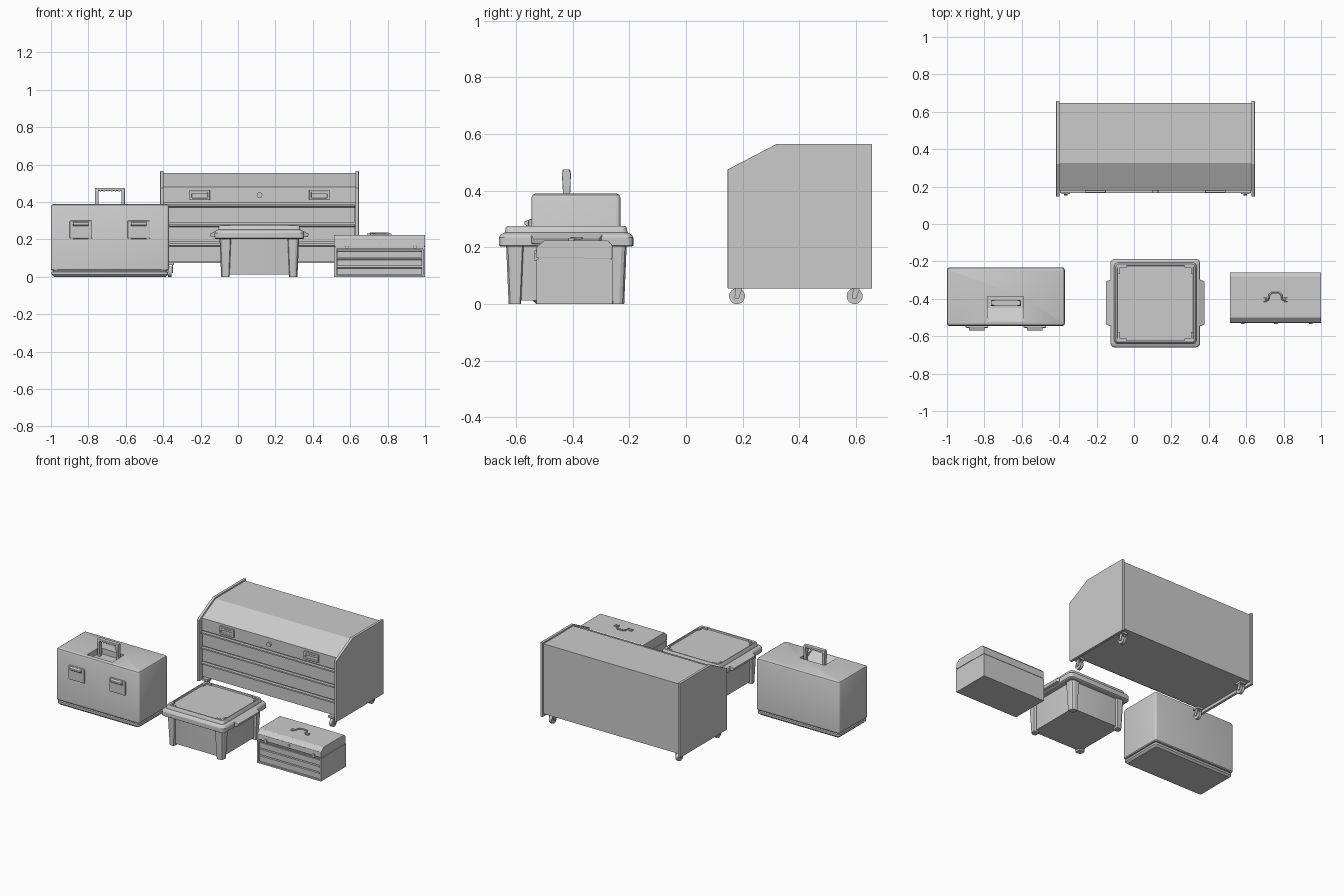
import bpy, bmesh
from math import cos, sin, pi
from mathutils import Matrix, Vector

if "Cube" in bpy.data.objects:
    bpy.data.objects.remove(bpy.data.objects["Cube"])


def finish(name, bm, bevel=0, seg=2, smooth=False):
    bmesh.ops.recalc_face_normals(bm, faces=bm.faces)
    me = bpy.data.meshes.new(name)
    bm.to_mesh(me)
    bm.free()
    ob = bpy.data.objects.new(name, me)
    bpy.context.collection.objects.link(ob)
    if bevel:
        m = ob.modifiers.new("bevel", 'BEVEL')
        m.width, m.segments, m.limit_method = bevel, seg, 'ANGLE'
    if smooth:
        bpy.ops.object.select_all(action='DESELECT')
        bpy.context.view_layer.objects.active = ob
        ob.select_set(True)
        bpy.ops.object.shade_smooth_by_angle()
    return ob


def box(name, x0, x1, y0, y1, z0, z1, bevel=0):
    bm = bmesh.new()
    mat = Matrix.Translation(((x0+x1)/2, (y0+y1)/2, (z0+z1)/2)) @ \
        Matrix.Diagonal((x1-x0, y1-y0, z1-z0, 1))
    bmesh.ops.create_cube(bm, size=1, matrix=mat)
    return finish(name, bm, bevel)


def prism(name, pts, a0, a1, axis='x', bevel=0):
    """Extrude a (y,z) profile along x, or an (x,z) profile along y."""
    bm = bmesh.new()
    put = (lambda p, a: (a, p[0], p[1])) if axis == 'x' else (lambda p, a: (p[0], a, p[1]))
    f = bm.faces.new([bm.verts.new(put(p, a0)) for p in pts])
    ext = bmesh.ops.extrude_face_region(bm, geom=[f])["geom"]
    d = Vector((a1-a0, 0, 0)) if axis == 'x' else Vector((0, a1-a0, 0))
    bmesh.ops.translate(bm, vec=d, verts=[v for v in ext if isinstance(v, bmesh.types.BMVert)])
    return finish(name, bm, bevel)


def loft(name, x0, x1, y0, y1, rings, n=4):
    """Stack rounded rectangles; each ring is (inset, z, corner radius)."""
    bm = bmesh.new()
    loops = []
    for i, z, r in rings:
        vs = []
        for q, (cx, cy) in enumerate(((x1-i-r, y1-i-r), (x0+i+r, y1-i-r),
                                      (x0+i+r, y0+i+r), (x1-i-r, y0+i+r))):
            for k in range(n+1):
                t = (q + k/n) * pi/2
                vs.append(bm.verts.new((cx + r*cos(t), cy + r*sin(t), z)))
        loops.append(vs)
    for a, b in zip(loops, loops[1:]):
        for k in range(len(a)):
            j = (k+1) % len(a)
            bm.faces.new((a[k], a[j], b[j], b[k]))
    bm.faces.new(loops[0])
    bm.faces.new(loops[-1])
    return finish(name, bm, smooth=True)


def cyl(name, c, r, depth, axis='x', seg=24):
    bm = bmesh.new()
    rot = Matrix.Rotation(pi/2, 4, 'Y' if axis == 'x' else 'X')
    bmesh.ops.create_cone(bm, cap_ends=True, segments=seg, radius1=r, radius2=r,
                          depth=depth, matrix=Matrix.Translation(c) @ rot)
    return finish(name, bm, smooth=True)


def tube(name, pts, r):
    cu = bpy.data.curves.new(name, 'CURVE')
    cu.dimensions, cu.bevel_depth, cu.bevel_resolution, cu.use_fill_caps = '3D', r, 2, True
    s = cu.splines.new('POLY')
    s.points.add(len(pts)-1)
    for p, co in zip(s.points, pts):
        p.co = (*co, 1)
    ob = bpy.data.objects.new(name, cu)
    bpy.context.collection.objects.link(ob)


def cut(ob, cutter):
    m = ob.modifiers.new("cut", 'BOOLEAN')
    m.operation, m.object, m.solver = 'DIFFERENCE', cutter, 'EXACT'
    bpy.context.view_layer.objects.active = ob
    bpy.ops.object.modifier_apply(modifier=m.name)
    bpy.data.objects.remove(cutter)


# ---- rolling chest: side panels, body, drawers, pulls, lock, casters
side = [(.147, .055), (.657, .055), (.657, .565), (.32, .565), (.147, .475)]
for s, x0, x1 in (("left", -.416, -.398), ("right", .628, .646)):
    prism(f"chest_{s}_panel", side, x0, x1, bevel=.002)
prism("chest_body", [(.187, .075), (.648, .075), (.648, .555), (.325, .555), (.178, .479),
                     (.178, .395), (.187, .395)], -.398, .628)
for k in range(3):
    z = .08 + k*.105
    prism("chest_drawer", [(.188, z), (.178, z), (.178, z+.082), (.165, z+.088),
                           (.165, z+.097), (.188, z+.097)], -.396, .626)
for x in (-.205, .435):
    f = box("chest_pull_frame", x-.055, x+.055, .166, .18, .41, .465, .004)
    cut(f, box("pull_cutter", x-.043, x+.043, .15, .175, .421, .454))
    box("chest_pull_grip", x-.043, x+.043, .166, .176, .442, .455)
cyl("chest_lock", (.115, .174, .437), .015, .016, 'y')
for x in (-.365, .595):
    for y in (.18, .595):
        cyl("caster_wheel", (x, y, .028), .028, .02)
        for d in (-.014, .014):
            prism("caster_fork", [(y-.009, .02), (y+.007, .02), (y+.022, .066),
                                  (y-.004, .066)], x+d-.003, x+d+.003)
        box("caster_plate", x-.022, x+.022, y-.02, y+.026, .062, .076)

# ---- tall case on the left: base, shell, recessed lid top, handle, latches
X0, X1, Y0, Y1 = -1, -.37, -.545, -.232
loft("case_base", X0, X1, Y0, Y1, [(.016, 0, .012), (.004, .012, .016), (.004, .026, .016),
                                   (.012, .03, .012), (.012, .04, .012)])
shell = loft("case_shell", X0, X1, Y0, Y1, [(.004, .034, .012), (0, .04, .014), (0, .376, .014),
                                            (.004, .385, .012), (.013, .39, .006)])
recess = [(-.522, .391), (-.522, .42), (-.388, .42), (-.388, .352), (-.45, .352)]
cut(shell, prism("recess_cutter", recess, -.782, -.592))
for x0 in (-.765, -.624):
    prism("case_handle_leg", [(-.432, .352), (-.41, .352), (-.406, .46), (-.412, .475),
                              (-.432, .475), (-.438, .46)], x0, x0+.019, bevel=.003)
box("case_handle_grip", -.758, -.612, -.436, -.408, .46, .475, .004)
for k in range(6):
    x = -.735 + k*.02
    prism("case_grip_rib", [(x-.007, .462), (x, .454), (x+.007, .462)], -.434, -.41, 'y')
for x in (-.84, -.53):
    prism("case_latch", [(-.54, .2), (-.55, .205), (-.553, .27), (-.57, .28), (-.57, .292),
                         (-.54, .302)], x-.042, x+.042, bevel=.003)
    box("case_latch_plate", x-.06, x+.06, -.555, -.54, .205, .3, .004)

# ---- storage tote in the middle: tapered tub, corner posts, lid, clips
TX, TY = .114, -.422
loft("tote_tub", -.095, .323, -.632, -.212, [(.02, .012, .015), (.01, .22, .015)])
for sx in (-1, 1):
    for sy in (-1, 1):
        bm = bmesh.new()
        loops = []
        for out, inn, z in ((.204, .164, 0), (.213, .155, .215)):
            loops.append([bm.verts.new((TX+sx*a, TY+sy*b, z)) for a, b in
                          ((inn, inn), (out-.012, inn-.004), (out, inn), (out, out-.018),
                           (out-.006, out-.006), (out-.018, out), (inn, out), (inn-.004, out-.012))])
        a, b = loops
        for k in range(8):
            bm.faces.new((a[k], a[k-1], b[k-1], b[k]))
        bm.faces.new(a)
        bm.faces.new(b)
        finish("tote_corner_post", bm)
        # raised L marks on the lid
        for long_x in (True, False):
            xs = sorted((TX+sx*.202, TX+sx*(.155 if long_x else .19)))
            ys = sorted((TY+sy*.202, TY+sy*(.19 if long_x else .155)))
            box("tote_lid_corner_rib", *xs, *ys, .26, .276)
    # side clip
    x = TX + sx*.225
    bm = bmesh.new()
    lo = [bm.verts.new((x+sx*a, TY+b, .212)) for a, b in ((0, -.13), (.034, -.115), (.034, .115), (0, .13))]
    hi = [bm.verts.new((x+sx*a, TY+b, z)) for a, b, z in
          ((0, -.13, .25), (.04, -.115, .23), (.04, .115, .23), (0, .13, .25))]
    for k in range(4):
        bm.faces.new((lo[k], lo[k-1], hi[k-1], hi[k]))
    bm.faces.new(lo)
    bm.faces.new(hi)
    finish("tote_clip", bm, .003)
loft("tote_lid", TX-.24, TX+.24, -.66, -.186,
     [(.006, .203, .02), (0, .207, .024), (0, .235, .024), (.006, .245, .022), (.02, .252, .02),
      (.024, .27, .02), (.028, .275, .018), (.036, .275, .014), (.038, .265, .012)])

# ---- small drawer box on the right: shell, lid, drawers, latches, handle
b = box("small_box_body", .514, 1, -.528, -.26, 0, .158)
cut(b, box("drawer_cutter", .526, .988, -.6, -.505, .01, .15))
for k in range(3):
    z = .012 + k*.046
    prism("small_box_drawer", [(-.504, z), (-.522, z), (-.522, z+.032), (-.528, z+.035),
                               (-.528, z+.041), (-.504, z+.041)], .529, .985)
box("small_box_seam", .518, .996, -.522, -.264, .156, .166)
prism("small_box_lid", [(-.53, .164), (-.528, .2), (-.5, .225), (-.278, .225), (-.26, .208),
                        (-.26, .16), (-.36, .16), (-.36, .164)], .514, 1, bevel=.002)
for x in (.582, .945):
    box("small_box_latch", x-.01, x+.01, -.535, -.52, .152, .178, .002)
cyl("small_box_lock", (.757, -.53, .18), .009, .01, 'y')
for x in (.7, .812):
    box("small_box_handle_mount", x-.01, x+.01, -.416, -.394, .222, .233, .002)
tube("small_box_handle", [(.7, -.405, .23), (.718, -.405, .232), (.724, -.378, .232), (.735, -.368, .232),
                          (.777, -.368, .232), (.788, -.378, .232), (.794, -.405, .232),
                          (.812, -.405, .23)], .005)
